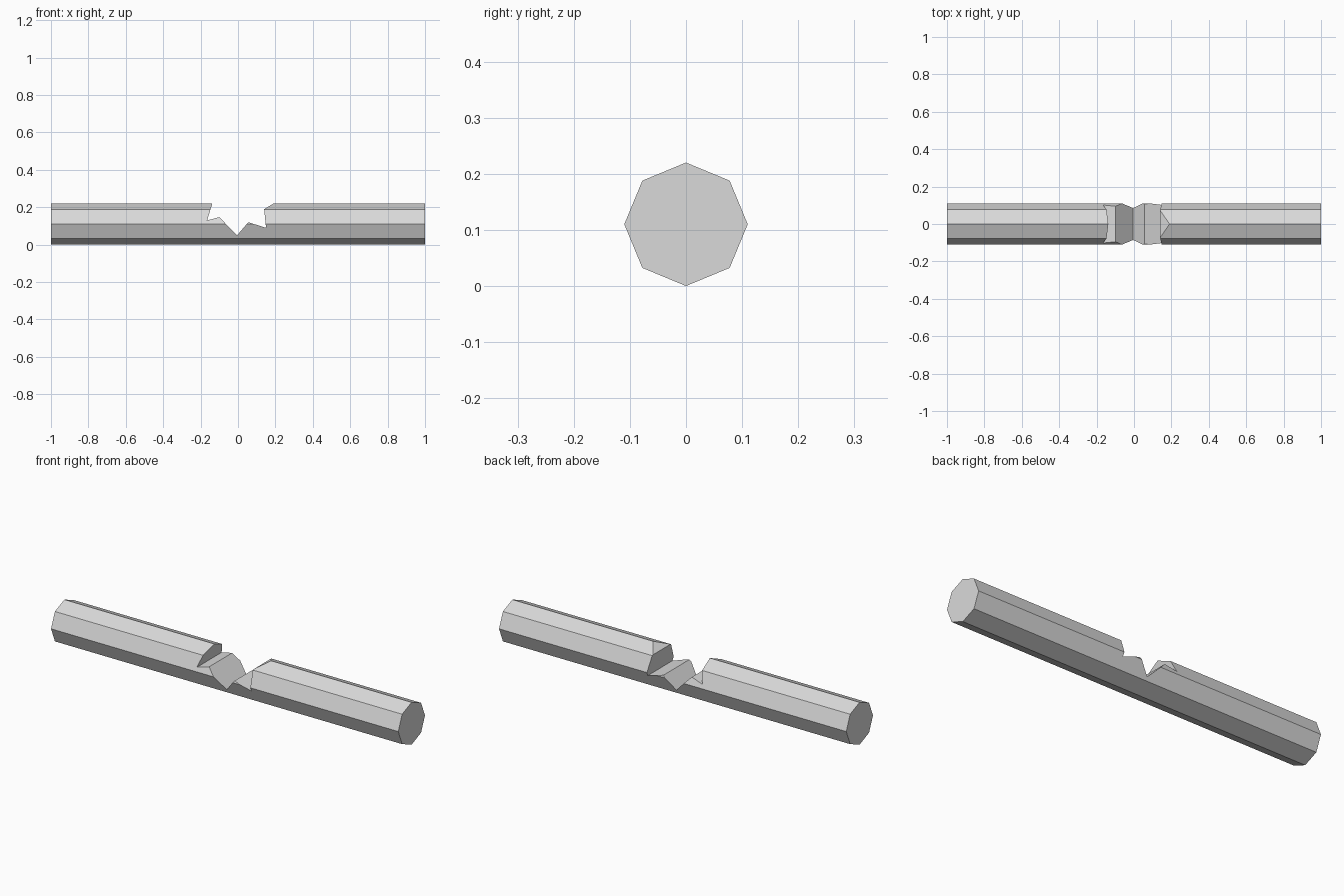
import bpy
import bmesh
from math import pi
from mathutils import Matrix, Vector

RADIUS = 0.11

if "Cube" in bpy.data.objects:
    bpy.data.objects.remove(bpy.data.objects["Cube"], do_unlink=True)

# Single flat grey
grey = bpy.data.materials.new("light_grey")
grey.use_nodes = True
colour = (0.7, 0.7, 0.7, 1.0)
grey.diffuse_color = colour
grey.node_tree.nodes["Principled BSDF"].inputs["Base Color"].default_value = colour


def add_object(name, bm):
    bmesh.ops.recalc_face_normals(bm, faces=bm.faces)
    mesh = bpy.data.meshes.new(name)
    bm.to_mesh(mesh)
    bm.free()
    mesh.materials.append(grey)
    obj = bpy.data.objects.new(name, mesh)
    bpy.context.collection.objects.link(obj)
    return obj


# Eight-sided rod lying along x, with an edge at the top
bm = bmesh.new()
lying = Matrix.Translation((0, 0, RADIUS)) @ Matrix.Rotation(pi / 2, 4, "Y")
bmesh.ops.create_cone(bm, cap_ends=True, segments=8, radius1=RADIUS,
                      radius2=RADIUS, depth=2, matrix=lying)
rod = add_object("splintered_rod", bm)

# Jagged break profile (x, z), pushed through the rod along y
break_profile = [(-0.125, 0.26), (-0.165, 0.13), (-0.1, 0.147), (-0.005, 0.05),
                 (0.055, 0.12), (0.15, 0.09), (0.14, 0.19), (0.257, 0.26)]
bm = bmesh.new()
side = bm.faces.new([bm.verts.new((x, -0.3, z)) for x, z in break_profile])
pushed = bmesh.ops.extrude_face_region(bm, geom=[side])["geom"]
bmesh.ops.translate(bm, vec=Vector((0, 0.6, 0)),
                    verts=[v for v in pushed if isinstance(v, bmesh.types.BMVert)])
cutter = add_object("break_cutter", bm)
cutter.hide_render = True

# Cut the break, then drop the cutter
cut = rod.modifiers.new("break", "BOOLEAN")
cut.operation = "DIFFERENCE"
cut.solver = "EXACT"
cut.object = cutter
bpy.context.view_layer.objects.active = rod
bpy.ops.object.modifier_apply(modifier=cut.name)
bpy.data.objects.remove(cutter, do_unlink=True)
